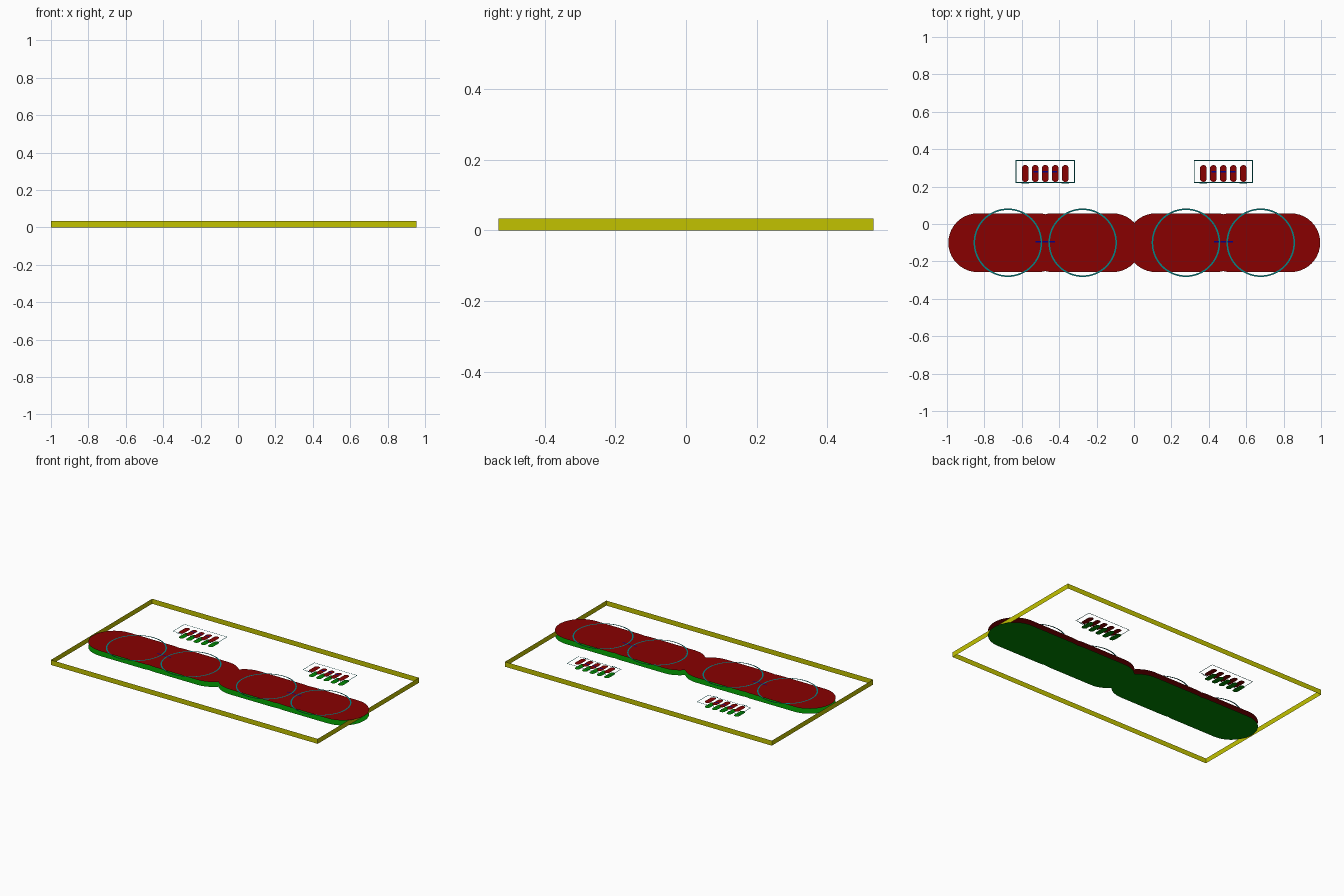
import bpy, bmesh, math

cube = bpy.data.objects.get("Cube")
if cube:
    bpy.data.objects.remove(cube, do_unlink=True)


def material(name, r, g, b):
    m = bpy.data.materials.new(name)
    m.use_nodes = True
    m.diffuse_color = (r, g, b, 1)
    bsdf = next(n for n in m.node_tree.nodes if n.type == 'BSDF_PRINCIPLED')
    bsdf.inputs["Base Color"].default_value = (r, g, b, 1)
    return m


RED = material("dark red", 0.25, 0.0, 0.0)
GREEN = material("green", 0.0, 0.25, 0.0)
YELLOW = material("yellow", 0.54, 0.54, 0.0)
TEAL = material("teal", 0.0, 0.25, 0.25)
BLUE = material("blue", 0.0, 0.0, 0.25)

TOP = 0.033          # height of the board
PRINT = TOP + 0.002  # height of the printed outlines
PAD_Y = -0.10
HEADER_Y = 0.27


def build(name, mat, polygons):
    """Make one flat-shaded object from lists of corner points."""
    bm = bmesh.new()
    for pts in polygons:
        bm.faces.new([bm.verts.new(p) for p in pts])
    mesh = bpy.data.meshes.new(name)
    bm.to_mesh(mesh)
    bm.free()
    mesh.materials.append(mat)
    obj = bpy.data.objects.new(name, mesh)
    bpy.context.collection.objects.link(obj)
    return obj


def stadium(cx, cy, hx, hy, z, steps=20):
    """Rounded slot outline; the longer half size sets its direction."""
    r = min(hx, hy)
    dx, dy = hx - r, hy - r
    start = -math.pi / 2 if hx > hy else 0
    pts = []
    for side in (1, -1):
        for i in range(steps + 1):
            a = start + math.pi * i / steps + (0 if side == 1 else math.pi)
            pts.append((cx + side * dx + r * math.cos(a),
                        cy + side * dy + r * math.sin(a), z))
    return pts


def rect(x0, y0, x1, y1, z):
    return [(x0, y0, z), (x1, y0, z), (x1, y1, z), (x0, y1, z)]


def ring(cx, cy, r, width, z, steps=64):
    """Flat circular line as a strip of quads."""
    quads = []
    for i in range(steps):
        a, b = (2 * math.pi * k / steps for k in (i, i + 1))
        quads.append([(cx + q * math.cos(t), cy + q * math.sin(t), z)
                      for q, t in ((r - width / 2, a), (r + width / 2, a),
                                   (r + width / 2, b), (r - width / 2, b))])
    return quads


def box_outline(x0, y0, x1, y1, w, z):
    return [rect(x0, y0, x1, y0 + w, z), rect(x0, y1 - w, x1, y1, z),
            rect(x0, y0 + w, x0 + w, y1 - w, z),
            rect(x1 - w, y0 + w, x1, y1 - w, z)]


# Board edge: four upright walls without thickness
corners = [(-1, -0.53), (0.955, -0.53), (0.955, 0.53), (-1, 0.53)]
walls = []
for (ax, ay), (bx, by) in zip(corners, corners[1:] + corners[:1]):
    walls.append([(ax, ay, 0), (bx, by, 0), (bx, by, TOP), (ax, ay, TOP)])
build("board_edge", YELLOW, walls)

# Two identical modules, each with two large pads and a five-pin header
for side, mx in (("right", -0.4745), ("left", 0.4775)):
    pad_xs = [mx - 0.2, mx + 0.2]
    pin_xs = [mx + 0.0535 * k for k in range(-2, 3)]

    # Copper on the upper and lower layers
    for layer, mat, z in (("upper", RED, TOP), ("lower", GREEN, 0)):
        build(f"{side}_{layer}_large_pads", mat,
              [stadium(x, PAD_Y, 0.318, 0.157, z) for x in pad_xs])
        build(f"{side}_{layer}_header_pads", mat,
              [stadium(x, HEADER_Y, 0.018, 0.045, z) for x in pin_xs])

    # Printed circles around the large pads
    build(f"{side}_printed_circles", TEAL,
          [q for x in pad_xs for q in ring(x, PAD_Y, 0.179, 0.008, PRINT)])

    # Printed header outline with two small end ticks
    outline = box_outline(mx - 0.158, 0.22, mx + 0.158, 0.342, 0.004, PRINT)
    for x in (pin_xs[0], pin_xs[-1]):
        outline.append(rect(x - 0.02, 0.213, x + 0.02, 0.217, PRINT))
    build(f"{side}_header_outline", TEAL, outline)

    # Small plain marking strips
    build(f"{side}_markings", BLUE,
          [rect(mx + d - 0.014, y - 0.004, mx + d + 0.014, y + 0.004, PRINT + 0.001)
           for y, gap in ((-0.094, 0.037), (0.28, 0.05))
           for d in (-gap, 0, gap)])
